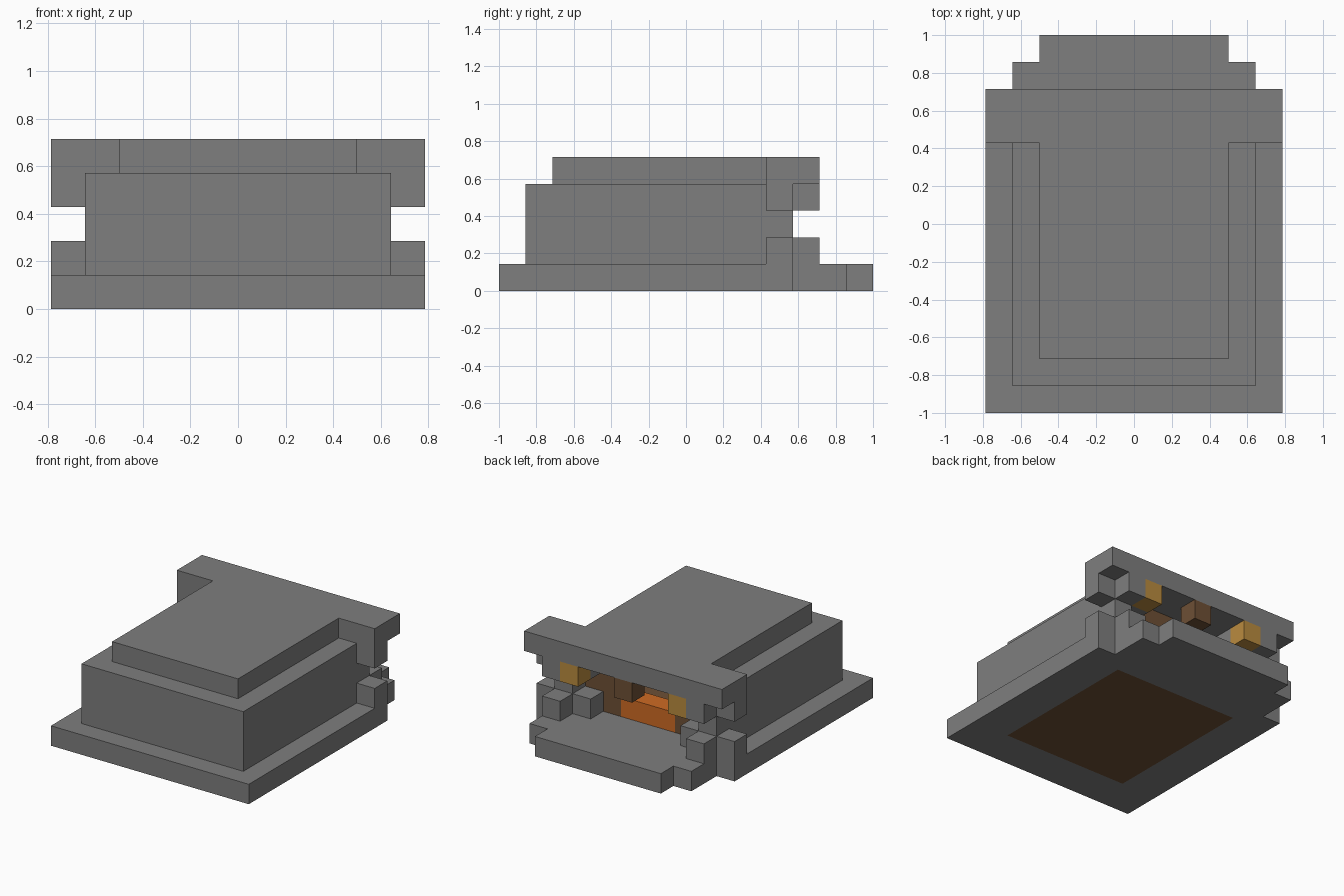
import bpy
import bmesh

U = 1 / 7  # one building block

cube = bpy.data.objects.get("Cube")
if cube:
    bpy.data.objects.remove(cube, do_unlink=True)


def material(name, rgb):
    m = bpy.data.materials.new(name)
    m.use_nodes = True
    m.diffuse_color = (*rgb, 1)
    m.node_tree.nodes["Principled BSDF"].inputs["Base Color"].default_value = (*rgb, 1)
    return m


stone = material("grey stone", (0.21, 0.21, 0.21))
brown = material("dark brown", (0.155, 0.08, 0.036))
gold = material("gold", (0.49, 0.26, 0.05))
orange = material("ember orange", (0.62, 0.145, 0.017))


def prism(name, outline, z0, z1, mat):
    """Extrude a flat outline, in block units, from z0 up to z1."""
    bm = bmesh.new()
    base = bm.faces.new([bm.verts.new((x * U, y * U, z0 * U)) for x, y in outline])
    top = bmesh.ops.extrude_face_region(bm, geom=[base])["geom"]
    verts = [v for v in top if isinstance(v, bmesh.types.BMVert)]
    bmesh.ops.translate(bm, verts=verts, vec=(0, 0, (z1 - z0) * U))
    bmesh.ops.recalc_face_normals(bm, faces=bm.faces)
    mesh = bpy.data.meshes.new(name)
    bm.to_mesh(mesh)
    bm.free()
    mesh.materials.append(mat)
    obj = bpy.data.objects.new(name, mesh)
    bpy.context.collection.objects.link(obj)


def symmetric(name, half, z0, z1, mat):
    """Prism whose outline is a half profile mirrored across x = 0."""
    prism(name, half + [(-x, y) for x, y in reversed(half)], z0, z1, mat)


def block(name, x0, x1, y0, z0, z1, mat):
    """Box one block deep."""
    prism(name, [(x0, y0), (x1, y0), (x1, y0 + 1), (x0, y0 + 1)], z0, z1, mat)


def pair(name, x0, x1, y0, z0, z1, mat):
    block("left_" + name, x0, x1, y0, z0, z1, mat)
    block("right_" + name, -x1, -x0, y0, z0, z1, mat)


# Base: surround, stepped rear platform and inlaid floor
symmetric("base_surround", [(5.5, -7), (5.5, 3), (3.5, 3), (3.5, -5)], 0, 1, stone)
symmetric("rear_platform",
          [(5.5, 3), (5.5, 4), (4.5, 4), (4.5, 6), (3.5, 6), (3.5, 7)], 0, 1, stone)
symmetric("inner_floor", [(3.5, -5), (3.5, 3)], 0, 1, brown)

# Hollow body and T-shaped roof
symmetric("body_walls", [(4.5, -6), (4.5, 4), (3.5, 4), (3.5, -5)], 1, 4, stone)
symmetric("roof", [(3.5, -5), (3.5, 3), (5.5, 3), (5.5, 5)], 4, 5, stone)

# Stone blocks around the opening, below and above the gap
for level, z in (("lower", 1), ("upper", 3)):
    pair(level + "_outer_post", 4.5, 5.5, 3, z, z + 1, stone)
    pair(level + "_rear_post", 3.5, 4.5, 4, z, z + 1, stone)
    pair(level + "_inner_post", 2.5, 3.5, 3, z, z + 1, stone)

# Recessed wall with the glowing block
pair("inner_wall", 1.5, 3.5, 2, 1, 3, brown)
block("lintel", -3.5, 3.5, 2, 3, 4, brown)
block("ember_block", -1.5, 1.5, 2, 1, 2, orange)

# Hanging blocks under the roof edge
pair("hanging_lamp", 2.5, 3.5, 4, 3, 4, gold)
block("hanging_beam", -0.5, 0.5, 4, 3, 4, brown)
